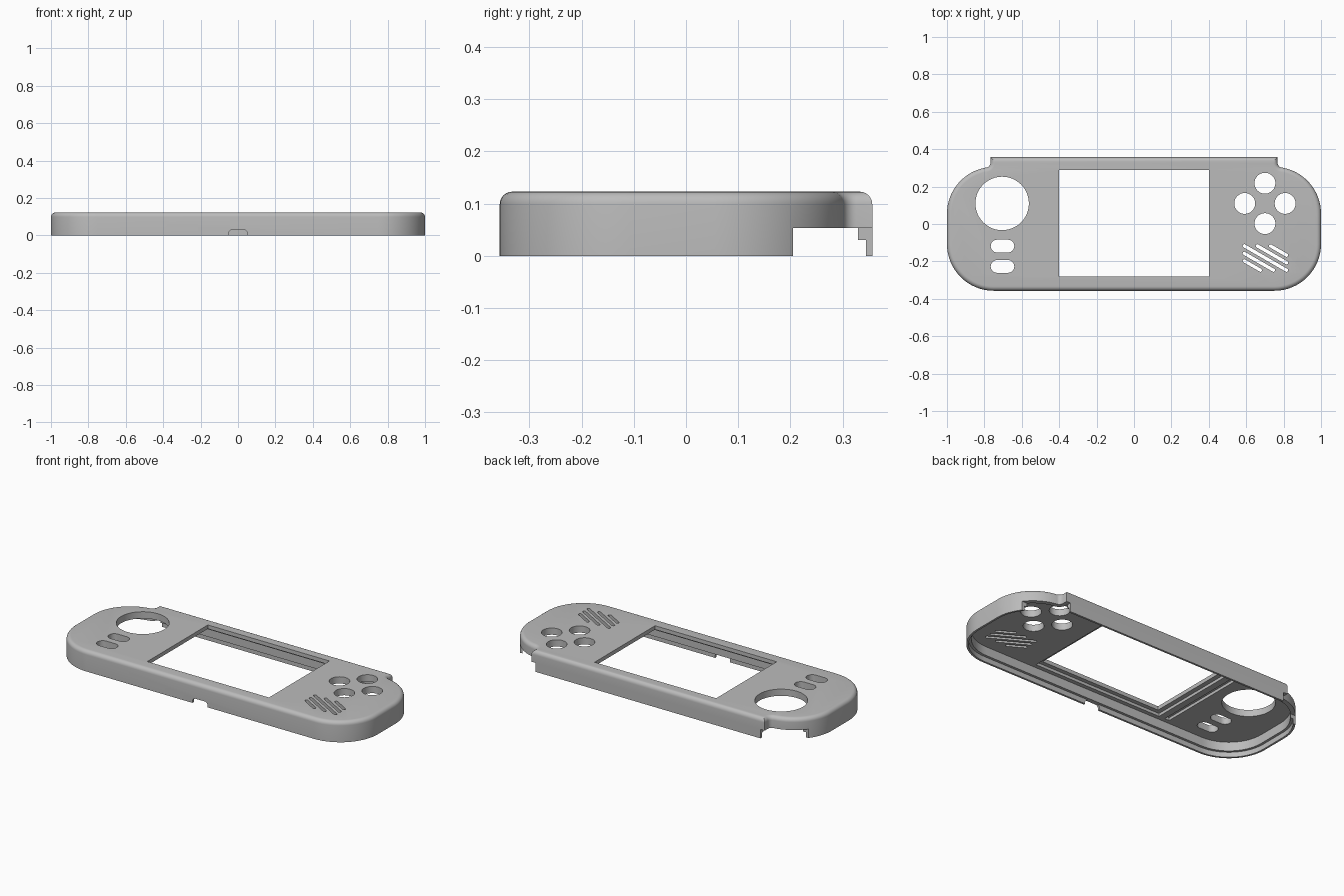
import bpy, bmesh, math
from mathutils import Matrix

old = bpy.data.objects.get("Cube")
if old:
    bpy.data.objects.remove(old, do_unlink=True)

TOP, WALL, LIP = 0.123, 0.027, 0.012
UNDER = 0.083  # underside of the face plate


def arc(cx, cy, r, a0, a1, n=16):
    return [(cx + r * math.cos(math.radians(a0 + (a1 - a0) * i / n)),
             cy + r * math.sin(math.radians(a0 + (a1 - a0) * i / n))) for i in range(n + 1)]


def rect(x0, x1, y0, y1):
    return [(x0, y0), (x1, y0), (x1, y1), (x0, y1)]


def rounded(cx, cy, hx, hy, r, angle=0):
    pts = []
    for k, (sx, sy) in enumerate([(1, 1), (-1, 1), (-1, -1), (1, -1)]):
        pts += arc(sx * (hx - r), sy * (hy - r), r, 90 * k, 90 * k + 90, 8)
    c, s = math.cos(angle), math.sin(angle)
    return [(cx + x * c - y * s, cy + x * s + y * c) for x, y in pts]


def outline():
    """Right half counter-clockwise, then mirrored."""
    half = arc(0.75, -0.107, 0.25, -90, 0) + arc(0.75, 0.055, 0.25, 0, 80)
    half += arc(0.793, 0.3263, 0.025, 270, 180, 8) + [(0.768, 0.357)]
    return half + [(-x, y) for x, y in reversed(half)]


def inset(pts, d):
    """Mitred inward offset of a counter-clockwise outline."""
    out = []
    for i, (x, y) in enumerate(pts):
        (ax, ay), (bx, by) = pts[i - 1], pts[(i + 1) % len(pts)]
        l1, l2 = math.hypot(x - ax, y - ay), math.hypot(bx - x, by - y)
        n1, n2 = (-(y - ay) / l1, (x - ax) / l1), (-(by - y) / l2, (bx - x) / l2)
        k = d / (1 + n1[0] * n2[0] + n1[1] * n2[1])
        out.append((x + (n1[0] + n2[0]) * k, y + (n1[1] + n2[1]) * k))
    return out


def prism(name, pts, z0, z1, bevel=0, turn=None):
    bm = bmesh.new()
    base = bm.faces.new([bm.verts.new((x, y, z0)) for x, y in pts])
    ext = bmesh.ops.extrude_face_region(bm, geom=[base])["geom"]
    bmesh.ops.translate(bm, verts=[v for v in ext if isinstance(v, bmesh.types.BMVert)],
                        vec=(0, 0, z1 - z0))
    bmesh.ops.recalc_face_normals(bm, faces=bm.faces)
    if bevel:
        rim = [e for e in bm.edges if all(v.co.z > z1 - 1e-5 for v in e.verts)]
        bmesh.ops.bevel(bm, geom=rim, offset=bevel, segments=6, profile=0.5,
                        affect='EDGES', clamp_overlap=False)
    if turn:
        bm.transform(turn)
    mesh = bpy.data.meshes.new(name)
    bm.to_mesh(mesh)
    bm.free()
    ob = bpy.data.objects.new(name, mesh)
    bpy.context.collection.objects.link(ob)
    return ob


# Outer body with a rounded top rim
shape = outline()
shell = prism("face_shell", shape, 0, TOP, bevel=0.024)
cutters = []


def cut(pts, z0=-0.1, z1=0.3, turn=None):
    ob = prism("cutter", pts, z0, z1, turn=turn)
    ob.hide_render = True
    cutters.append(ob)


# Hollow interior and the stepped joint along the lower edge
cut(inset(shape, WALL), z1=UNDER)
cut(inset(shape, LIP), z1=0.03)

# Shoulder openings at the rear corners
for s in (-1, 1):
    cut(rect(*sorted((s * 0.741, s * 1.1)), 0.205, 0.5), z1=0.053)

# Screen window, the seat behind it and the cable slot
cut(rect(-0.402, 0.40, -0.28, 0.29))
cut(rect(-0.43, 0.425, -0.305, 0.315), z1=0.1)
cut(rect(-0.50, -0.47, -0.305, 0.315), z1=0.1)

# Stick hole, four button holes, two pill holes
cut(arc(-0.705, 0.11, 0.143, 0, 352.5, 47))
for dx, dy in ((1, 0), (-1, 0), (0, 1), (0, -1)):
    cut(arc(0.70 + 0.108 * dx, 0.11 + 0.108 * dy, 0.056, 0, 348.75, 31))
for y in (-0.118, -0.227):
    cut(rounded(-0.703, y, 0.063, 0.034, 0.0335))

# Slanted speaker slots, shortened towards the corners
for k in range(-2, 3):
    half_len = 0.139 * (1 - abs(k) * 0.29)
    cut(rounded(0.7025 + 0.035 * k, -0.182 + 0.02 * k, half_len, 0.009, 0.0088,
                math.radians(-30)))

# Port notch in the front wall
cut(rounded(0, 0, 0.05, 0.03, 0.02), 0.2, 0.5, turn=Matrix.Rotation(math.pi / 2, 4, 'X'))

bpy.context.view_layer.objects.active = shell
for ob in cutters:
    mod = shell.modifiers.new("cut", 'BOOLEAN')
    mod.operation, mod.solver, mod.object = 'DIFFERENCE', 'EXACT', ob
    bpy.ops.object.modifier_apply(modifier=mod.name)
    bpy.data.objects.remove(ob, do_unlink=True)

# One plain grey plastic
grey = bpy.data.materials.new("grey_plastic")
grey.use_nodes = True
colour = (0.5, 0.5, 0.5, 1)
grey.diffuse_color = colour
grey.node_tree.nodes["Principled BSDF"].inputs["Base Color"].default_value = colour
shell.data.materials.clear()
shell.data.materials.append(grey)
for p in shell.data.polygons:
    p.material_index = 0

bpy.ops.object.select_all(action='DESELECT')
shell.select_set(True)
bpy.ops.object.shade_smooth_by_angle(angle=math.radians(30))
